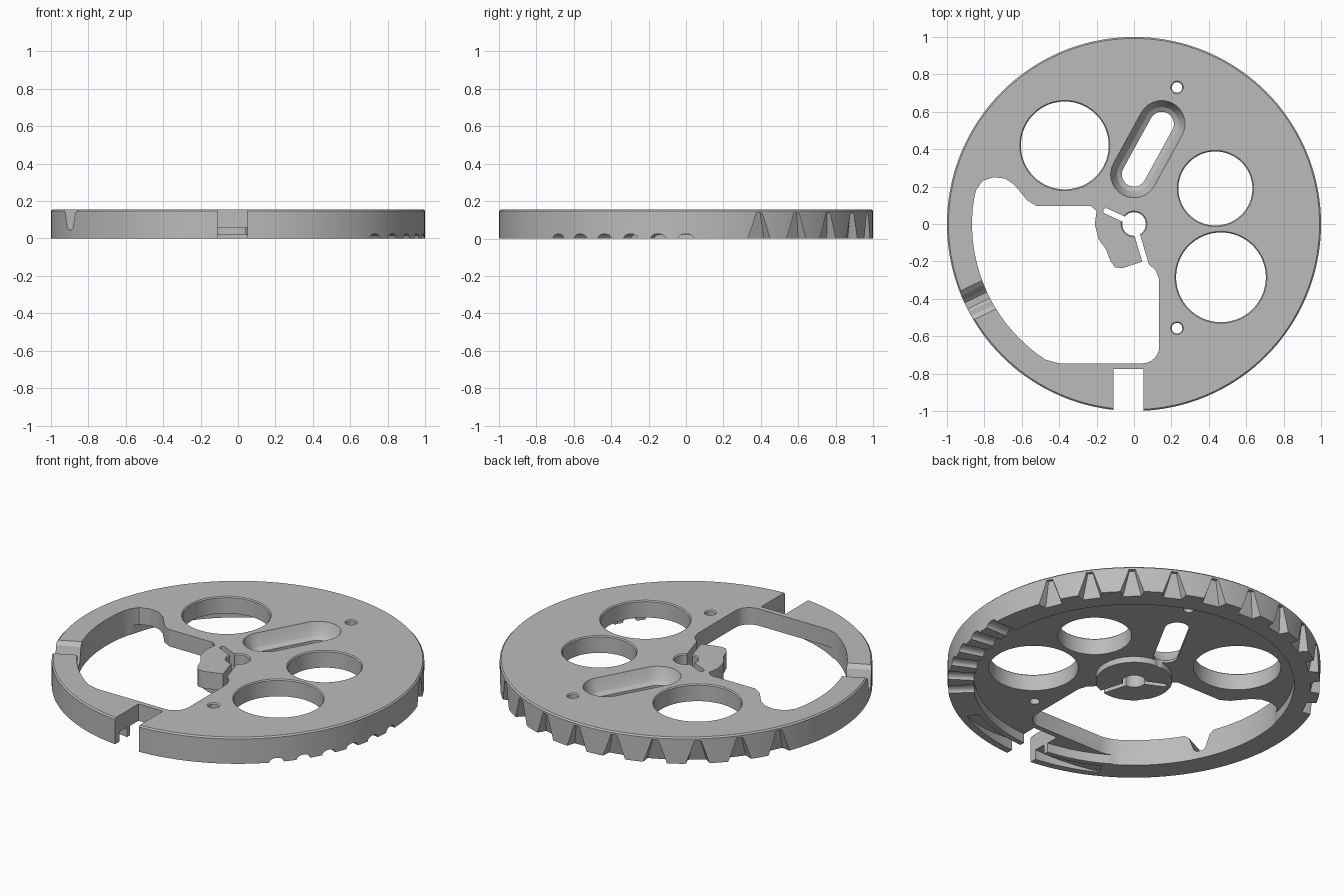
import bpy, bmesh, math
from mathutils import Vector

cube = bpy.data.objects.get("Cube")
if cube:
    bpy.data.objects.remove(cube, do_unlink=True)

TOP = 0.155     # upper face of the disc
FLOOR = 0.055   # underside of the web, inside the rim


def loft(name, rings):
    """Closed solid through rings of equal point count."""
    bm = bmesh.new()
    loops = [[bm.verts.new(p) for p in ring] for ring in rings]
    n = len(loops[0])
    for a, b in zip(loops, loops[1:]):
        for i in range(n):
            j = (i + 1) % n
            bm.faces.new((a[i], a[j], b[j], b[i]))
    bm.faces.new(loops[0][::-1])
    bm.faces.new(loops[-1])
    bmesh.ops.recalc_face_normals(bm, faces=bm.faces)
    mesh = bpy.data.meshes.new(name)
    bm.to_mesh(mesh)
    bm.free()
    obj = bpy.data.objects.new(name, mesh)
    bpy.context.collection.objects.link(obj)
    return obj


def polar(r, deg, z=0.0):
    a = math.radians(deg)
    return Vector((r * math.cos(a), r * math.sin(a), z))


def circle(r, z, n, c=(0, 0)):
    return [polar(r, 360 * i / n, z) + Vector((*c, 0)) for i in range(n)]


def stadium(a, b, r, z, n=16):
    """Rounded slot outline between two centres."""
    a, b = Vector((*a, z)), Vector((*b, z))
    d = b - a
    ang = math.degrees(math.atan2(d.y, d.x))
    return ([b + polar(r, ang - 90 + 180 * i / n) for i in range(n + 1)] +
            [a + polar(r, ang + 90 + 180 * i / n) for i in range(n + 1)])


def radial(profile, deg, r0, r1):
    """Sweep a (sideways, height) profile outward along a radius."""
    side = polar(1, deg + 90)
    return [[polar(r, deg, z) + side * t for t, z in profile] for r in (r0, r1)]


# Disc turned from one profile: hub, web, rim and chamfered top
section = [(0.205, 0.02), (0.205, FLOOR), (0.86, FLOOR), (0.86, 0), (1, 0),
           (1, TOP - 0.008), (0.992, TOP)]
disc = loft("wheel_disc", [circle(r, z, 144) for r, z in section])


def cut(name, rings):
    cutter = loft(name, rings)
    cutter.hide_render = True
    mod = disc.modifiers.new(name, 'BOOLEAN')
    mod.operation = 'DIFFERENCE'
    mod.solver = 'EXACT'
    mod.object = cutter
    bpy.context.view_layer.objects.active = disc
    bpy.ops.object.modifier_apply(modifier=name)
    mesh = cutter.data
    bpy.data.objects.remove(cutter, do_unlink=True)
    bpy.data.meshes.remove(mesh)


# Large window, leaving the hub flap standing inside it
window = [polar(0.866, 172 + 65 * i / 20).to_2d() for i in range(21)]
window += [(-0.4, -0.745)]
window += [Vector((0.045, -0.655)) + polar(0.09, -90 + 15 * i).to_2d() for i in range(7)]
window += [(0.135, -0.3), (0.118, -0.25), (0.08, -0.215), (0.05, -0.2),
           (-0.06, -0.235), (-0.1, -0.233), (-0.125, -0.2), (-0.15, -0.135),
           (-0.19, -0.08), (-0.21, 0), (-0.2, 0.07), (-0.23, 0.095),
           (-0.52, 0.095), (-0.57, 0.125), (-0.64, 0.21), (-0.69, 0.243),
           (-0.75, 0.25), (-0.81, 0.23), (-0.845, 0.18)]
cut("window", [[(x, y, z) for x, y in window] for z in (-0.1, 0.3)])

# Round holes, with a fine chamfer at the top
holes = [(-0.37, 0.42, 0.235), (0.435, 0.19, 0.198), (0.465, -0.285, 0.24),
         (0.23, 0.73, 0.028), (0.23, -0.557, 0.028), (0, 0, 0.063)]
for x, y, r in holes:
    cut("hole", [circle(r + e, z, 64, (x, y)) for e, z in
                 ((0, -0.1), (0, TOP - 0.006), (0.006, TOP), (0.006, 0.3))])

# Oblong slot with a bowl-shaped countersink
bowl = [(0.065, -0.1), (0.065, 0.07), (0.09, 0.085), (0.11, 0.115),
        (0.125, TOP), (0.125, 0.3)]
cut("oblong_slot", [stadium((0, 0.265), (0.148, 0.535), r, z) for r, z in bowl])

# Hub slits
for end in ((0.068, -0.23), (-0.15, 0.07)):
    cut("hub_slit", [stadium((0, 0), end, 0.015, z, 6) for z in (-0.1, 0.3)])

# Square key slot through the front rim
cut("key_slot", [[(-0.11, -1.1, z), (0.05, -1.1, z), (0.05, -0.775, z), (-0.11, -0.775, z)]
                 for z in (-0.1, 0.3)])

# Tapering channel under the rim on both sides of the key slot
channel = []
for i in range(25):
    t = i / 12 - 1
    deg, depth = -90 + 29 * t, 0.004 + 0.07 * (1 - abs(t))
    channel.append([polar(r, deg, z) for r, z in
                    ((0.89, -0.05), (0.96, -0.05), (0.96, depth), (0.89, depth))])
cut("rim_channel", channel)

# Ratchet notches around the back, narrowing upward
for k in range(11):
    deg = 23 + 13.2 * k
    side = polar(1, deg + 90)
    levels = [(-0.01, 0.078, 0.052, 0.945), (0.135, 0.024, 0.014, 0.982)]
    cut("rim_notch", [[polar(r, deg, z) + side * t for r, t in
                       ((1.03, -wide), (1.03, wide), (deep, narrow), (deep, -narrow))]
                      for z, wide, narrow, deep in levels])

# Shallow scallops under the rim on one side
scallop = [(0.04 * math.cos(math.pi * i / 10), 0.025 * math.sin(math.pi * i / 10))
           for i in range(11)]
scallop += [(-0.04, -0.05), (0.04, -0.05)]
for k in range(6):
    cut("rim_scallop", radial(scallop, -43 + 8.6 * k, 0.8, 1.05))

# Rounded saddle across the top of the rim
half = [(0.1, 0.2), (0.085, TOP), (0.06, 0.135), (0.045, 0.09), (0.034, 0.06), (0.018, 0.046)]
saddle = half + [(-t, z) for t, z in reversed(half)]
cut("rim_saddle", radial(saddle, 206, 0.75, 1.08))

# Single grey finish
grey = bpy.data.materials.new("matte_grey")
grey.use_nodes = True
colour = (0.5, 0.5, 0.5, 1)
grey.diffuse_color = colour
grey.node_tree.nodes["Principled BSDF"].inputs["Base Color"].default_value = colour
disc.data.materials.clear()
disc.data.materials.append(grey)

bpy.ops.object.select_all(action='DESELECT')
disc.select_set(True)
bpy.context.view_layer.objects.active = disc
bpy.ops.object.shade_smooth_by_angle(angle=math.radians(25))
